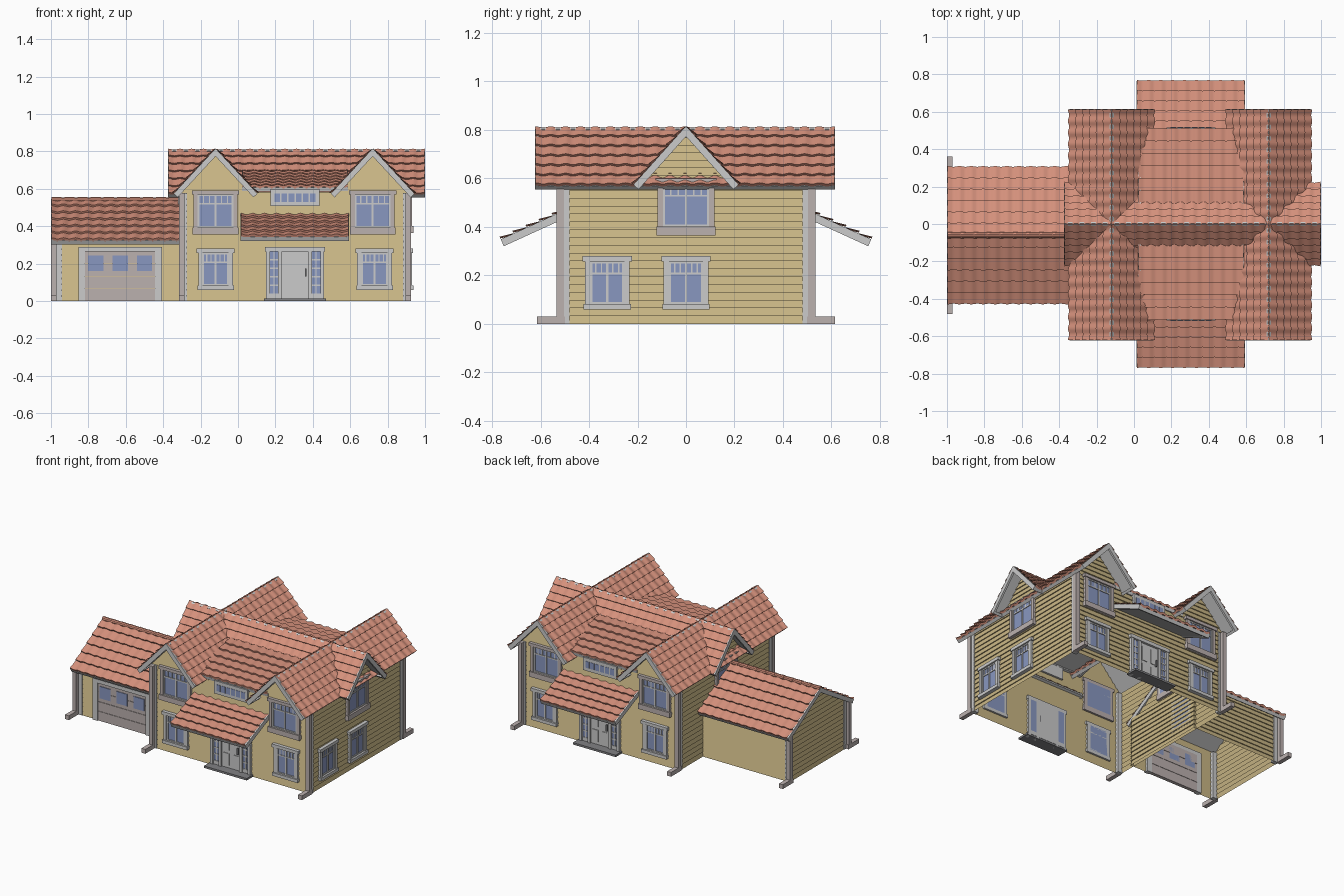
import bpy, bmesh, math
from mathutils import Matrix, Vector as V

if "Cube" in bpy.data.objects:
    bpy.data.objects.remove(bpy.data.objects["Cube"])

def material(name, rgb):
    m = bpy.data.materials.new(name)
    m.diffuse_color = (*rgb, 1)
    m.use_nodes = True
    m.node_tree.nodes["Principled BSDF"].inputs["Base Color"].default_value = m.diffuse_color
    return m

TAN = material("siding_tan", (0.60, 0.48, 0.24))
TILE = material("tile_red", (0.66, 0.28, 0.20))
WHITE = material("trim_white", (0.70, 0.70, 0.67))
GREY = material("trim_grey", (0.50, 0.44, 0.43))
GLASS = material("glass_blue", (0.25, 0.31, 0.53))
DARK = material("step_grey", (0.22, 0.22, 0.23))
CX, HW, HD = 0.305, 0.605, 0.5
EYE = Matrix.Identity(4)

def finish(bm, name, mat, recalc=True):
    if recalc:
        bmesh.ops.recalc_face_normals(bm, faces=bm.faces)
    me = bpy.data.meshes.new(name)
    bm.to_mesh(me)
    bm.free()
    me.materials.append(mat)
    ob = bpy.data.objects.new(name, me)
    bpy.context.collection.objects.link(ob)
    return ob

def box(bm, x0, x1, y0, y1, z0, z1, M=EYE):
    c = V(((x0 + x1) / 2, (y0 + y1) / 2, (z0 + z1) / 2))
    S = Matrix.Diagonal((x1 - x0, y1 - y0, z1 - z0, 1))
    bmesh.ops.create_cube(bm, size=1, matrix=M @ Matrix.Translation(c) @ S)

def panel(bm, M, x0, x1, z0, z1, out):
    box(bm, x0, x1, -out, 0.012, z0, z1, M)

def wall(x, y, angle):
    return Matrix.Translation((x, y, 0)) @ Matrix.Rotation(math.radians(angle), 4, 'Z')

# Lap siding: tilted boards stacked around a rectangle
def siding(name, x0, x1, y0, y1, top, n, lap=0.007):
    bm = bmesh.new()
    prev = None
    for i in range(n):
        for z, o in ((i, lap), (i + 1, 0)):
            ring = [bm.verts.new((x, y, z * top / n)) for x, y in
                    ((x0 - o, y0 - o), (x1 + o, y0 - o), (x1 + o, y1 + o), (x0 - o, y1 + o))]
            if prev:
                for k in range(4):
                    bm.faces.new((prev[k], prev[(k + 1) % 4], ring[(k + 1) % 4], ring[k]))
            prev = ring
    finish(bm, name, TAN, False)

def gable(name, M, hw, z0, z1, n, lap=0.007):
    bm = bmesh.new()
    prev = None
    for i in range(n):
        for t, o in ((i / n, lap), ((i + 1) / n, 0)):
            w = max(hw * (1 - t), 0.002)
            row = [bm.verts.new(M @ V((s * w, -o, z0 + t * (z1 - z0)))) for s in (-1, 1)]
            if prev:
                bm.faces.new((prev[0], prev[1], row[1], row[0]))
            prev = row
    finish(bm, name, TAN, False)

# Roof parts: p = ridge start, a = along ridge, d = down the slope
def slab(bm, p, a, d, n, top, bottom):
    v = [bm.verts.new(p + a * i + d * j + n * h) for h in (top, bottom)
         for i, j in ((0, 0), (1, 0), (1, 1), (0, 1))]
    for f in ((0, 1, 2, 3), (7, 6, 5, 4), (0, 4, 5, 1), (1, 5, 6, 2), (2, 6, 7, 3), (3, 7, 4, 0)):
        bm.faces.new([v[k] for k in f])

def slope(name, p, a, d, rows, thick=0.016, ends=0.026):
    p, a, d = V(p), V(a), V(d)
    n = a.cross(d).normalized()
    if n.z < 0:
        n = -n
    waves = max(1, round(a.length / 0.062))
    seg = waves * 6
    bm = bmesh.new()
    prev = None
    levels = [(r + e, 0.011 * e) for r in range(rows) for e in (0, 1)] + [(rows, -0.004)]
    for r, lift in levels:
        line = [bm.verts.new(p + a * (i / seg) + d * (r / rows)
                + n * (lift + 0.004 * math.cos(2 * math.pi * i / 6))) for i in range(seg + 1)]
        if prev:
            for i in range(seg):
                bm.faces.new((prev[i], prev[i + 1], line[i + 1], line[i]))
        prev = line
    if (p + n).z > 0:
        bmesh.ops.recalc_face_normals(bm, faces=bm.faces)
        bm.faces.ensure_lookup_table()
        if bm.faces[0].normal.z < 0:
            bmesh.ops.reverse_faces(bm, faces=bm.faces)
    ob = finish(bm, name + "_tiles", TILE, False)
    bpy.ops.object.select_all(action='DESELECT')
    ob.select_set(True)
    bpy.context.view_layer.objects.active = ob
    bpy.ops.object.shade_smooth_by_angle(angle=math.radians(40))
    # soffit board, barge boards at both ends, gutter at the eave
    bm = bmesh.new()
    slab(bm, p, a, d, n, -0.005, -thick)
    e = a.normalized() * 0.014
    slab(bm, p - e * 0.2, e, d, n, 0.003, -ends)
    slab(bm, p + a - e * 0.8, e, d, n, 0.003, -ends)
    g = d.normalized() * 0.018
    slab(bm, p + d - g, a, g, n, -0.004, -ends)
    finish(bm, name + "_trim", WHITE)

def gable_roof(name, p, a, run, drop, rows):
    side = V((-a[1], a[0], 0)).normalized() * run
    for s, tag in ((1, "a"), (-1, "b")):
        slope(f"{name}_{tag}", p, a, side * s - V((0, 0, drop)), rows)

# Windows: frame, glass, glazing bars
def window(name, M, w, z0, z1, upper=False):
    f, g, b = bmesh.new(), bmesh.new(), bmesh.new()
    t = 0.022
    h = w / 2
    sill = z0 + (0.036 if upper else t)
    panel(f, M, -h, -h + t, z0, z1, 0.02)
    panel(f, M, h - t, h, z0, z1, 0.02)
    panel(f, M, -h - 0.005, h + 0.005, z0, sill, 0.028)
    panel(f, M, -h - 0.009, h + 0.009, z1 - t, z1, 0.026)
    panel(g, M, -h + t, h - t, sill, z1 - t, 0.009)
    bar = z1 - t - (z1 - t - sill) * 0.28
    ih = h - t
    panel(b, M, -ih, ih, bar - 0.004, bar + 0.004, 0.014)
    for x in (-ih + 0.004, 0, ih - 0.004):
        panel(b, M, x - 0.005, x + 0.005, sill, z1 - t, 0.015)
    for k in (-2, -1, 1, 2):
        panel(b, M, k * ih / 3 - 0.003, k * ih / 3 + 0.003, bar, z1 - t, 0.013)
    for z in (sill + 0.004, z1 - t - 0.004):
        panel(b, M, -ih, ih, z - 0.004, z + 0.004, 0.015)
    finish(f, name + "_frame", GREY if upper else WHITE)
    finish(g, name + "_glass", GLASS)
    finish(b, name + "_bars", WHITE)

# Entrance: door, sidelights, step, transom window under the shed roof
def entrance(name, M):
    f, g, s = bmesh.new(), bmesh.new(), bmesh.new()
    for x in (-0.145, -0.08, 0.08, 0.145):
        panel(f, M, x - 0.01, x + 0.01, 0, 0.29, 0.022)
    panel(f, M, -0.16, 0.16, 0.265, 0.29, 0.026)
    panel(f, M, -0.07, 0.07, 0.012, 0.265, 0.010)
    for x in (-0.035, 0.035):
        panel(f, M, x - 0.022, x + 0.022, 0.14, 0.24, 0.014)
        panel(f, M, x - 0.022, x + 0.022, 0.035, 0.115, 0.014)
    for c in (-0.1125, 0.1125):
        panel(f, M, c - 0.023, c + 0.023, 0.012, 0.04, 0.014)
        panel(g, M, c - 0.023, c + 0.023, 0.04, 0.265, 0.009)
        panel(f, M, c - 0.003, c + 0.003, 0.04, 0.265, 0.013)
        for z in (0.085, 0.13, 0.175, 0.22):
            panel(f, M, c - 0.023, c + 0.023, z - 0.004, z + 0.004, 0.013)
    panel(f, M, -0.13, 0.13, 0.508, 0.598, 0.016)
    for k in range(6):
        x = -0.095 + k * 0.038
        panel(g, M, x - 0.015, x + 0.015, 0.53, 0.575, 0.018)
    box(s, -0.165, 0.165, -0.075, 0.01, 0, 0.014, M)
    panel(s, M, 0.052, 0.06, 0.13, 0.175, 0.024)
    finish(f, name + "_door", WHITE)
    finish(g, name + "_glass", GLASS)
    finish(s, name + "_step_and_handle", DARK)

# Walls
siding("house_walls", CX - HW, CX + HW, -HD, HD, 0.582, 18)
siding("garage_walls", -0.97, -0.29, -0.365, 0.245, 0.345, 11)
GABLES = (-0.12, 0.72)
for y, ang, side in ((-HD, 0, "front"), (HD, 180, "back")):
    for x, lr in zip(GABLES, ("left", "right")):
        gable(f"{side}_{lr}_gable", wall(x, y, ang), 0.20, 0.582, 0.797, 7)
        window(f"{side}_{lr}_upper_window", wall(x, y, ang), 0.235, 0.357, 0.592, True)
        window(f"{side}_{lr}_lower_window", wall(x + (0.01 if x > 0 else 0), y, ang), 0.185, 0.06, 0.28)
    entrance(side + "_entrance", wall(CX, y, ang))
for x, ang, side in ((CX + HW, 90, "right"), (CX - HW, 270, "left")):
    gable(f"{side}_side_gable", wall(x, 0, ang), 0.20, 0.582, 0.797, 7)
    window(f"{side}_side_upper_window", wall(x, 0, ang), 0.235, 0.365, 0.6, True)
window("right_side_window_1", wall(CX + HW, -0.325, 90), 0.185, 0.06, 0.28)
window("right_side_window_2", wall(CX + HW, 0, 90), 0.185, 0.06, 0.28)
window("left_side_window", wall(CX - HW, 0.12, 270), 0.185, 0.06, 0.28)
gable("garage_gable", wall(-0.97, -0.06, 270), 0.305, 0.345, 0.538, 6)

# Roofs
gable_roof("main_roof", (-0.372, 0, 0.812), (1.369, 0, 0), 0.215, 0.240, 6)
for x, lr in zip(GABLES, ("left", "right")):
    gable_roof(f"{lr}_cross_roof", (x, -0.62, 0.812), (0, 1.232, 0), 0.222, 0.240, 6)
gable_roof("garage_roof", (-0.997, -0.06, 0.543), (0.70, 0, 0), 0.362, 0.217, 6)
bm = bmesh.new()
for k in range(10):
    bmesh.ops.create_cone(bm, cap_ends=True, segments=10, radius1=0.017, radius2=0.014, depth=0.072,
        matrix=Matrix.Translation((-0.962 + k * 0.07, -0.06, 0.541)) @ Matrix.Rotation(math.pi / 2, 4, 'Y'))
finish(bm, "garage_ridge_caps", TILE)
for s, side in ((-1, "front"), (1, "back")):
    slope(side + "_shed_roof", (0.025, s * 0.11, 0.70), (0.56, 0, 0), (0, s * 0.40, -0.09), 6)
    slope(side + "_porch_roof", (0.015, s * 0.495, 0.468), (0.575, 0, 0), (0, s * 0.268, -0.122), 5, 0.022, 0.028)

# Garage door
M = wall(-0.63, -0.365, 0)
f, d, g = bmesh.new(), bmesh.new(), bmesh.new()
for x in (-0.205, 0.205):
    panel(f, M, x - 0.018, x + 0.018, 0, 0.285, 0.02)
panel(f, M, -0.223, 0.223, 0.265, 0.29, 0.022)
for k in range(4):
    panel(d, M, -0.187, 0.187, k * 0.067, k * 0.067 + 0.065, 0.012)
for x in (-0.13, 0, 0.13):
    panel(g, M, x - 0.041, x + 0.041, 0.16, 0.243, 0.016)
finish(f, "garage_door_frame", WHITE)
finish(d, "garage_door", GREY)
finish(g, "garage_door_windows", GLASS)

# Downspouts with feet, and corner boards
pipes, boards = bmesh.new(), bmesh.new()
def corner(x, y, sx, sy, top, off=0):
    px = x + sx * off
    ys = sorted((y + sy * 0.004, y + sy * 0.034))
    box(pipes, px - 0.015, px + 0.015, *ys, 0, top)
    box(pipes, px - 0.015, px + 0.015, *sorted((y, y + sy * 0.115)), 0, 0.03)
    box(boards, *sorted((x + sx * 0.01, x - sx * 0.028)), *sorted((y + sy * 0.01, y - sy * 0.02)), 0, top)
for sy in (-1, 1):
    for sx in (-1, 1):
        corner(CX + sx * HW, sy * HD, sx, sy, 0.578)
corner(-0.97, -0.365, -1, -1, 0.335, 0.015)
corner(-0.97, 0.245, -1, 1, 0.335, 0.015)
finish(pipes, "downspouts", GREY)
finish(boards, "corner_boards", WHITE)
